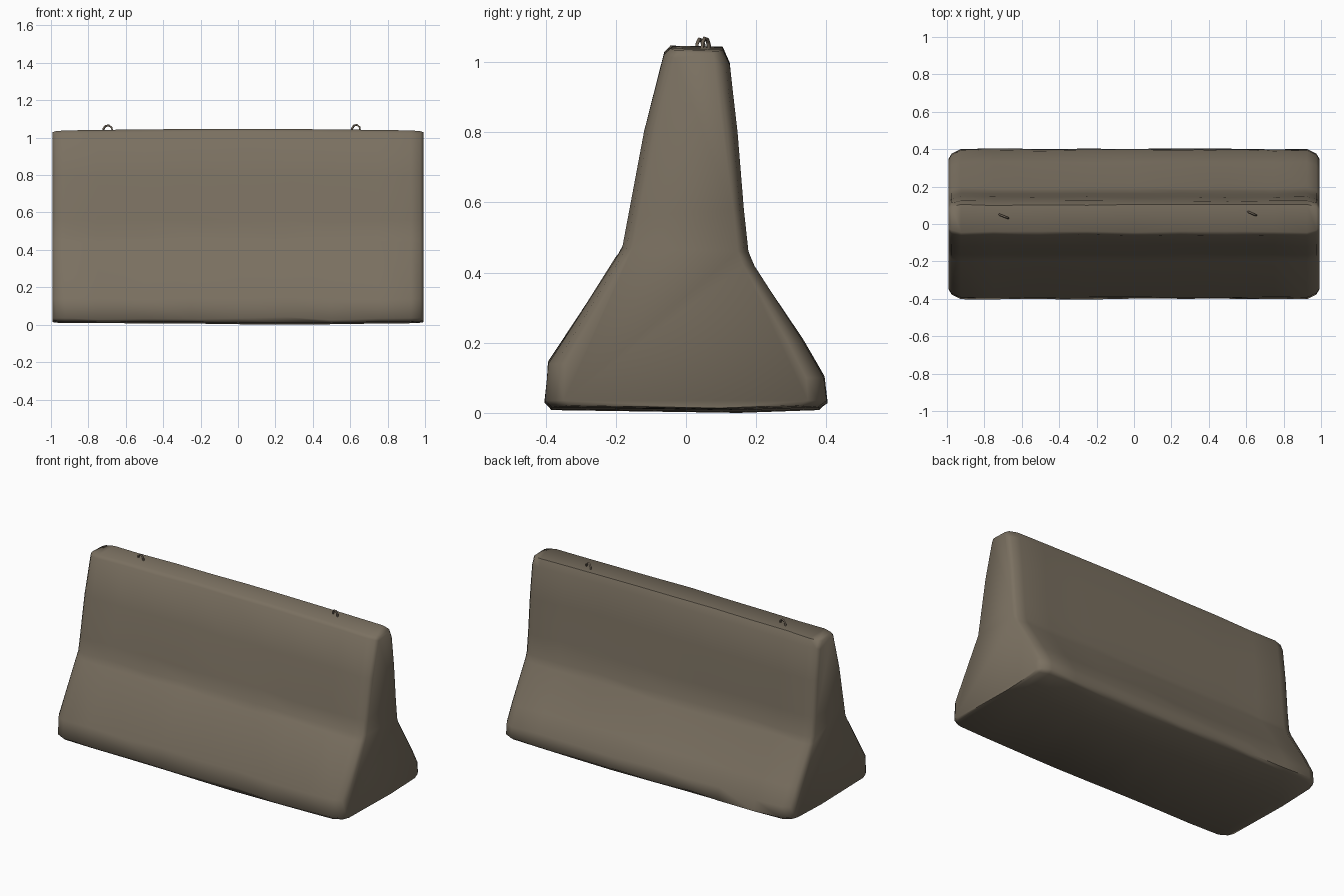
import bpy, bmesh, math, random
from mathutils import Vector

if "Cube" in bpy.data.objects:
    bpy.data.objects.remove(bpy.data.objects["Cube"])

random.seed(4)


def material(name, rgb):
    m = bpy.data.materials.new(name)
    m.diffuse_color = (*rgb, 1)
    m.use_nodes = True
    m.node_tree.nodes["Principled BSDF"].inputs["Base Color"].default_value = m.diffuse_color
    return m


concrete = material("weathered concrete", (0.195, 0.162, 0.118))
steel = material("rusty steel", (0.15, 0.12, 0.09))


def smooth(ob, degrees):
    bpy.ops.object.select_all(action='DESELECT')
    ob.select_set(True)
    bpy.context.view_layer.objects.active = ob
    bpy.ops.object.shade_smooth_by_angle(angle=math.radians(degrees))


# Barrier cross-section (y, z), counter-clockwise seen from the right
PROFILE = [(-0.385, 0.018), (0.15, 0.01), (0.38, 0.018), (0.405, 0.035), (0.396, 0.10),
           (0.335, 0.205), (0.195, 0.42), (0.178, 0.46), (0.165, 0.58), (0.147, 0.80),
           (0.125, 0.99), (0.105, 1.035), (-0.045, 1.038), (-0.063, 1.02),
           (-0.12, 0.80), (-0.165, 0.56), (-0.182, 0.47), (-0.20, 0.44),
           (-0.395, 0.14), (-0.406, 0.035)]

# Sections along x: (x, base inset, upper inset); the ends are worn round
STATIONS = [(-0.992, 0.06, 0.03), (-0.975, 0.03, 0.012), (-0.925, 0.004, 0)]
STATIONS += [(-0.75 + 0.25 * i, 0, 0) for i in range(7)]
STATIONS += [(-x, b, t) for x, b, t in reversed(STATIONS[:3])]

# Barrier body, lofted through the sections with slight unevenness
bm = bmesh.new()
rings = []
for x, base, upper in STATIONS:
    ring = []
    for y, z in PROFILE:
        inset = base + (upper - base) * min(1, z / 0.45)
        yy = y - math.copysign(min(inset, abs(y) * 0.5), y)
        zz = z
        if z > 0.98:                                   # gently bowed top edge
            zz += 0.009 * math.cos(x * 1.6) - 0.3 * upper
        elif z < 0.03:                                 # bottom sags right of middle
            zz -= 0.008 * math.exp(-((x - 0.25) / 0.4) ** 2)
            zz += 0.1 * base
        if abs(x) < 0.9 and z > 0.03:
            yy -= math.copysign(random.uniform(0, 0.007), y)
            if z < 0.98:
                zz += random.uniform(-0.008, 0.008)
        ring.append(bm.verts.new((x, yy, zz)))
    rings.append(ring)
n = len(PROFILE)
for a, b in zip(rings, rings[1:]):
    for i in range(n):
        j = (i + 1) % n
        bm.faces.new((a[i], a[j], b[j], b[i]))
bm.faces.new(rings[0])
bm.faces.new(rings[-1])
bmesh.ops.recalc_face_normals(bm, faces=bm.faces)
low = min(v.co.z for v in bm.verts)
for v in bm.verts:
    if v.co.z < 0.03:
        v.co.z -= low
mesh = bpy.data.meshes.new("barrier_body")
bm.to_mesh(mesh)
bm.free()
body = bpy.data.objects.new("barrier_body", mesh)
bpy.context.collection.objects.link(body)
mesh.materials.append(concrete)
smooth(body, 60)


# Bent steel lifting loops standing on the top edge
def lifting_loop(name, start, end, height):
    a, b = Vector((*start, 1.02)), Vector((*end, 1.02))
    path = []
    for t, h in [(0, 0), (0, 0.6), (0.25, 0.95), (0.6, 1), (0.9, 0.75), (1, 0)]:
        p = a.lerp(b, t)
        p.z += h * height
        path.append(p)
    curve = bpy.data.curves.new(name, 'CURVE')
    curve.dimensions = '3D'
    curve.bevel_depth = 0.006
    curve.bevel_resolution = 0
    curve.use_fill_caps = True
    line = curve.splines.new('POLY')
    line.points.add(len(path) - 1)
    for point, p in zip(line.points, path):
        point.co = (*p, 1)
    curve.materials.append(steel)
    ob = bpy.data.objects.new(name, curve)
    bpy.context.collection.objects.link(ob)


lifting_loop("lifting_loop_left", (-0.72, 0.05), (-0.67, 0.03), 0.045)
lifting_loop("lifting_loop_right", (0.61, 0.065), (0.655, 0.045), 0.048)
